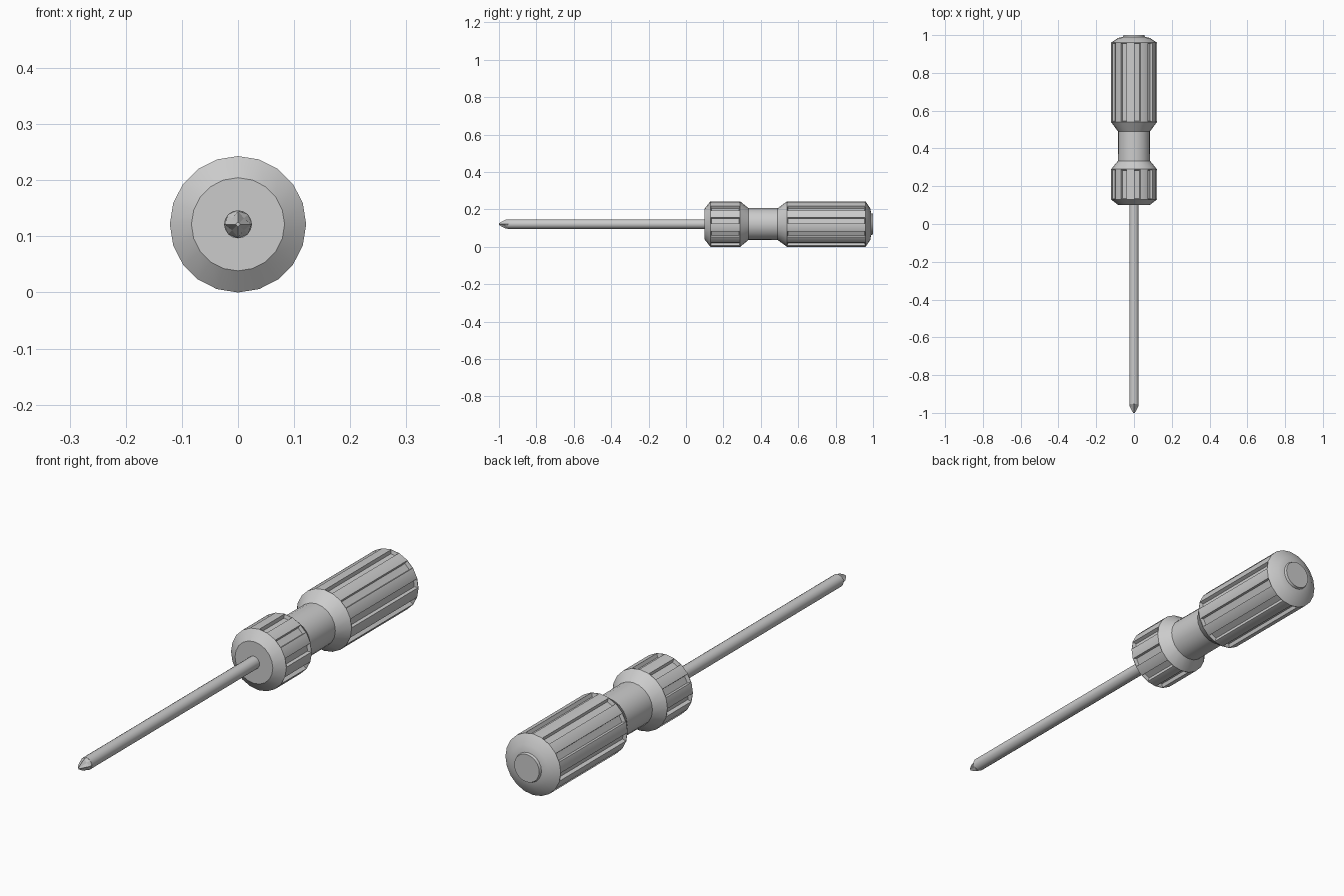
import bpy, bmesh
from math import cos, sin, pi, radians

if "Cube" in bpy.data.objects:
    bpy.data.objects.remove(bpy.data.objects["Cube"])

R = 0.1215          # largest radius, also the height of the axis


def lathe(profile, sides):
    """Closed solid of rings along y; a ring is (y, radius) or (y, radius, odd_radius)."""
    bm = bmesh.new()
    rings = []
    for p in profile:
        y, radii = p[0], (p[1], p[-1])
        ring = []
        for i in range(sides):
            a = 2 * pi * i / sides
            r = radii[i % 2]
            ring.append(bm.verts.new((r * cos(a), y, R + r * sin(a))))
        rings.append(ring)
    bands = []
    for a, b in zip(rings, rings[1:]):
        bands.append([bm.faces.new((a[i], a[(i + 1) % sides], b[(i + 1) % sides], b[i]))
                      for i in range(sides)])
    bm.faces.new(rings[0])
    bm.faces.new(rings[-1])
    bmesh.ops.recalc_face_normals(bm, faces=bm.faces)
    return bm, bands


def finish(bm, name, angle):
    mesh = bpy.data.meshes.new(name)
    bm.to_mesh(mesh)
    bm.free()
    ob = bpy.data.objects.new(name, mesh)
    bpy.context.collection.objects.link(ob)
    bpy.ops.object.select_all(action='DESELECT')
    ob.select_set(True)
    bpy.context.view_layer.objects.active = ob
    bpy.ops.object.shade_smooth_by_angle(angle=radians(angle))
    return ob


# Handle: front collar, narrow neck, long grip and end button
bm, bands = lathe([(0.10, 0.083), (0.13, R), (0.29, R), (0.333, 0.086),
                   (0.49, 0.085), (0.54, R), (0.96, R), (0.985, 0.085),
                   (0.99, 0.058), (1.0, 0.055)], 20)
# Sunken flutes on every other side of the collar and the grip
for band in (bands[1], bands[5]):
    flutes = band[::2]
    bmesh.ops.inset_individual(bm, faces=flutes, thickness=0.003, depth=0)
    bmesh.ops.inset_individual(bm, faces=flutes, thickness=0.005, depth=-0.014)
finish(bm, "handle", 25)

# Steel shaft
bm, _ = lathe([(-0.953, 0.025), (0.11, 0.025)], 16)
finish(bm, "shaft", 30)

# Cross-point tip with four flutes
bm, _ = lathe([(-0.953, 0.025), (-0.965, 0.0235, 0.015),
               (-0.99, 0.0105, 0.006), (-1.0, 0.004, 0.003)], 8)
finish(bm, "cross_tip", 10)
